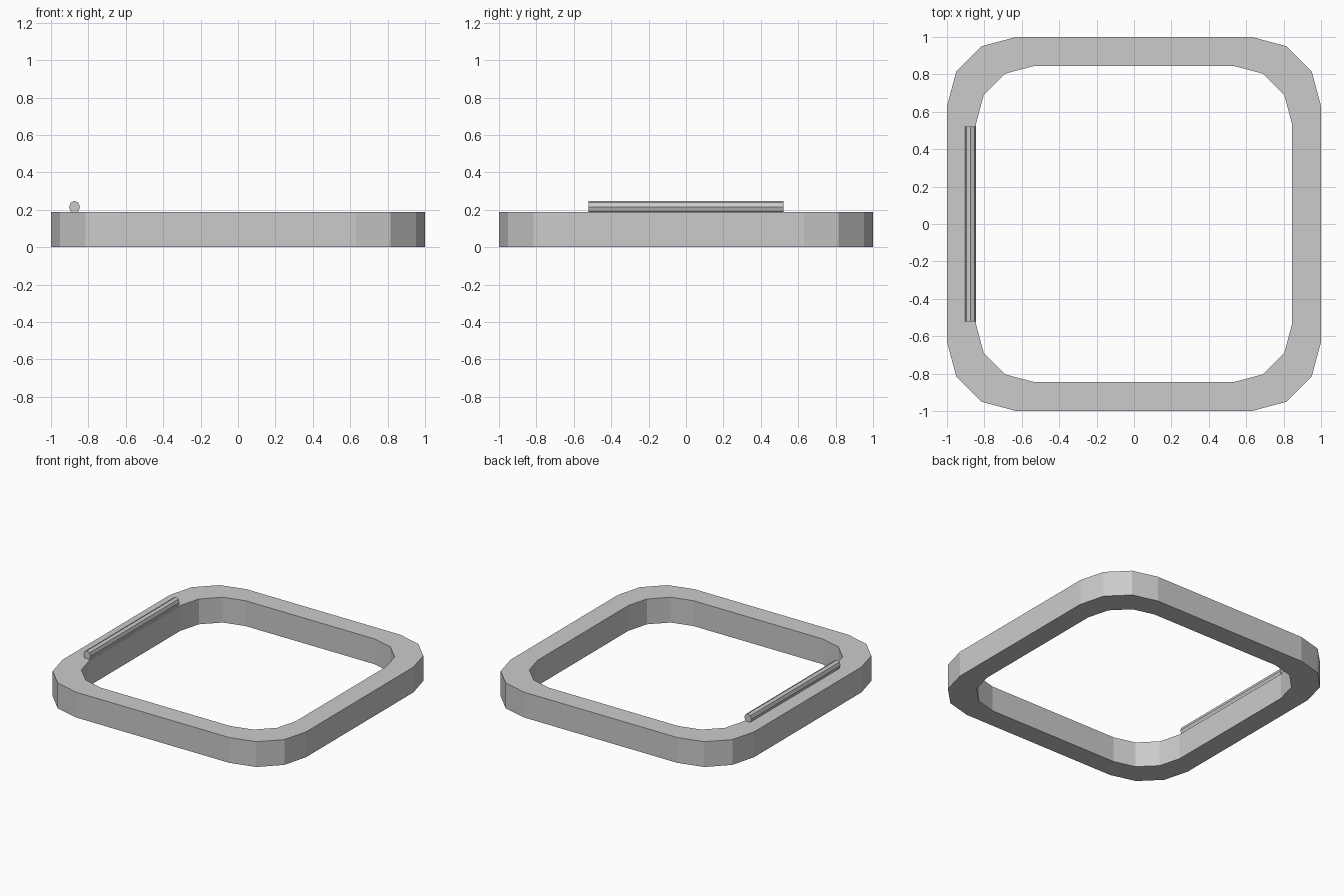
import bpy, bmesh
from math import cos, sin, pi

if "Cube" in bpy.data.objects:
    bpy.data.objects.remove(bpy.data.objects["Cube"])


def rounded_square(half, radius, segs=3):
    """Outline of a square with faceted round corners."""
    pts = []
    c = half - radius
    for k, (sx, sy) in enumerate(((1, 1), (-1, 1), (-1, -1), (1, -1))):
        for i in range(segs + 1):
            a = k * pi / 2 + i * pi / 2 / segs
            pts.append((sx * c + radius * cos(a), sy * c + radius * sin(a)))
    return pts


def finish(name, bm):
    bmesh.ops.recalc_face_normals(bm, faces=bm.faces[:])
    mesh = bpy.data.meshes.new(name)
    bm.to_mesh(mesh)
    bm.free()
    ob = bpy.data.objects.new(name, mesh)
    bpy.context.collection.objects.link(ob)
    return ob


# Square ring frame: outer and inner outlines bridged top, bottom and sides
HEIGHT = 0.188
outer, inner = rounded_square(1.0, 0.37), rounded_square(0.846, 0.315)
bm = bmesh.new()
loops = [[bm.verts.new((x, y, z)) for x, y in outline]
         for outline, z in ((outer, 0), (outer, HEIGHT), (inner, HEIGHT), (inner, 0))]
n = len(outer)
for k in range(4):
    a, b = loops[k], loops[(k + 1) % 4]
    for i in range(n):
        j = (i + 1) % n
        bm.faces.new((a[i], a[j], b[j], b[i]))
finish("ring_frame", bm)

# Thin eight-sided bar lying along the left rail, slightly sunk in
bm = bmesh.new()
ends = [[bm.verts.new((-0.874 + 0.029 * cos(i * pi / 4), y, 0.214 + 0.034 * sin(i * pi / 4)))
         for i in range(8)] for y in (-0.522, 0.522)]
for i in range(8):
    j = (i + 1) % 8
    bm.faces.new((ends[0][i], ends[0][j], ends[1][j], ends[1][i]))
for end in ends:
    bm.faces.new(end)
finish("hinge_bar", bm)
